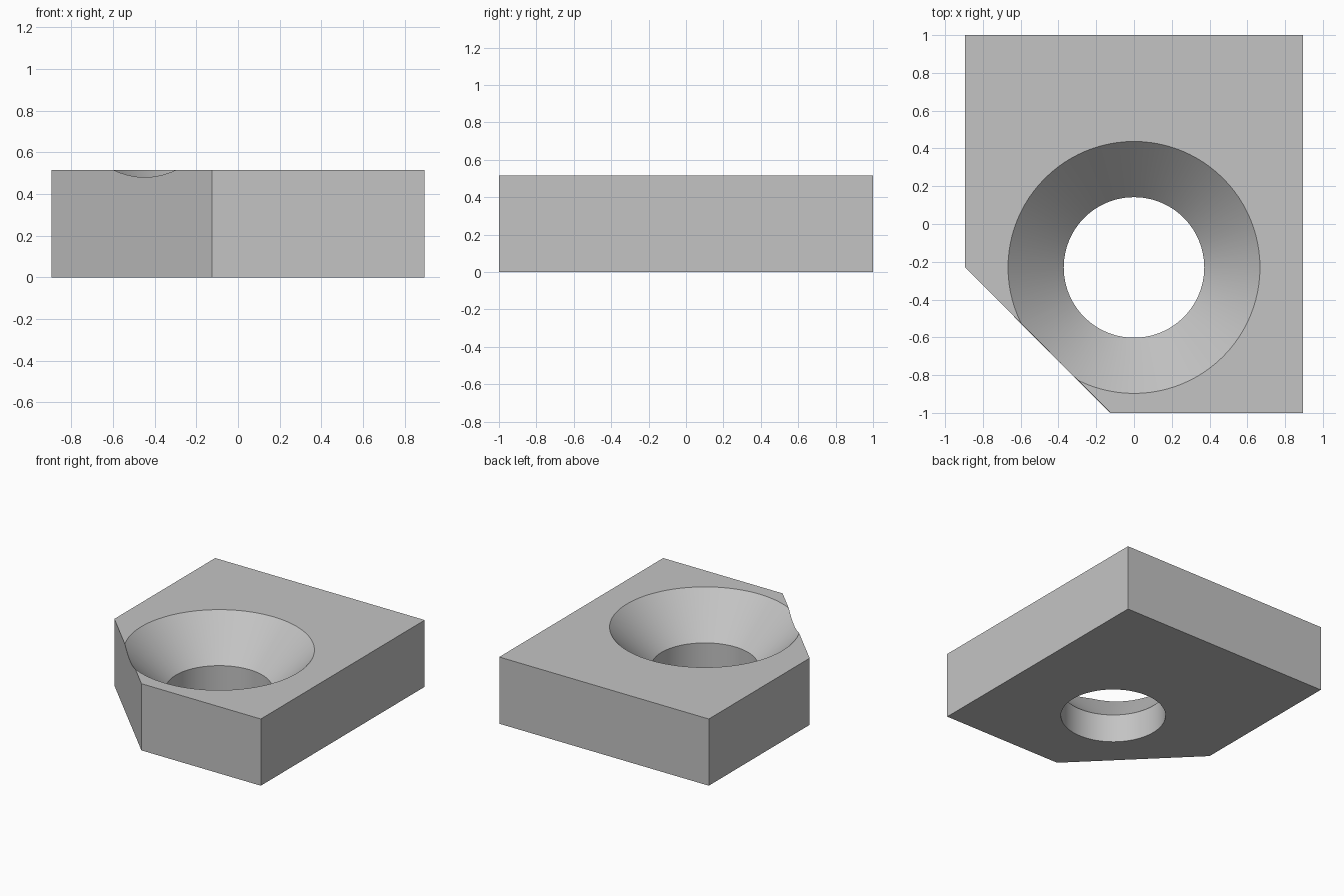
import bpy
import bmesh
import math

cube = bpy.data.objects.get("Cube")
if cube:
    bpy.data.objects.remove(cube, do_unlink=True)

HALF_X, HALF_Y, HEIGHT = 0.895, 1.0, 0.515
CORNER = 0.77                   # size of the cut-off corner
HOLE_Y = -0.23
HOLE_R, RIM_R = 0.372, 0.667
CONE_Z = HEIGHT - (RIM_R - HOLE_R)   # 90 degree countersink
OVER = 0.1                      # cutter overshoot

grey = bpy.data.materials.new("plain grey")
grey.use_nodes = True
colour = (0.55, 0.55, 0.55, 1)
grey.diffuse_color = colour
grey.node_tree.nodes["Principled BSDF"].inputs["Base Color"].default_value = colour


def make_object(name, bm):
    bmesh.ops.recalc_face_normals(bm, faces=bm.faces)
    mesh = bpy.data.meshes.new(name)
    bm.to_mesh(mesh)
    bm.free()
    mesh.materials.append(grey)
    obj = bpy.data.objects.new(name, mesh)
    bpy.context.collection.objects.link(obj)
    return obj


# Plate: rectangle with one corner cut off, extruded upward
outline = [(-HALF_X, HALF_Y), (-HALF_X, CORNER - HALF_Y),
           (CORNER - HALF_X, -HALF_Y), (HALF_X, -HALF_Y), (HALF_X, HALF_Y)]
bm = bmesh.new()
base = bm.faces.new([bm.verts.new((x, y, 0)) for x, y in outline])
top = bmesh.ops.extrude_face_region(bm, geom=[base])["geom"]
bmesh.ops.translate(bm, vec=(0, 0, HEIGHT),
                    verts=[v for v in top if isinstance(v, bmesh.types.BMVert)])
plate = make_object("countersunk_plate", bm)

# Cutter: through hole with a conical countersink, spun from a profile
profile = [(0, -OVER), (HOLE_R, -OVER), (HOLE_R, CONE_Z),
           (RIM_R + OVER, HEIGHT + OVER), (0, HEIGHT + OVER)]
bm = bmesh.new()
pts = [bm.verts.new((r, HOLE_Y, z)) for r, z in profile]
edges = [bm.edges.new(pair) for pair in zip(pts, pts[1:])]
bmesh.ops.spin(bm, geom=pts + edges, cent=(0, HOLE_Y, 0), axis=(0, 0, 1),
               angle=math.tau, steps=96)
bmesh.ops.remove_doubles(bm, verts=bm.verts, dist=0.0001)
cutter = make_object("hole_cutter", bm)

# Cut the hole and keep the result as plain mesh
cut = plate.modifiers.new("hole", 'BOOLEAN')
cut.operation = 'DIFFERENCE'
cut.solver = 'EXACT'
cut.object = cutter
bpy.ops.object.select_all(action='DESELECT')
plate.select_set(True)
bpy.context.view_layer.objects.active = plate
bpy.ops.object.modifier_apply(modifier=cut.name)
bpy.data.objects.remove(cutter, do_unlink=True)
bpy.ops.object.shade_smooth_by_angle(angle=math.radians(30))
